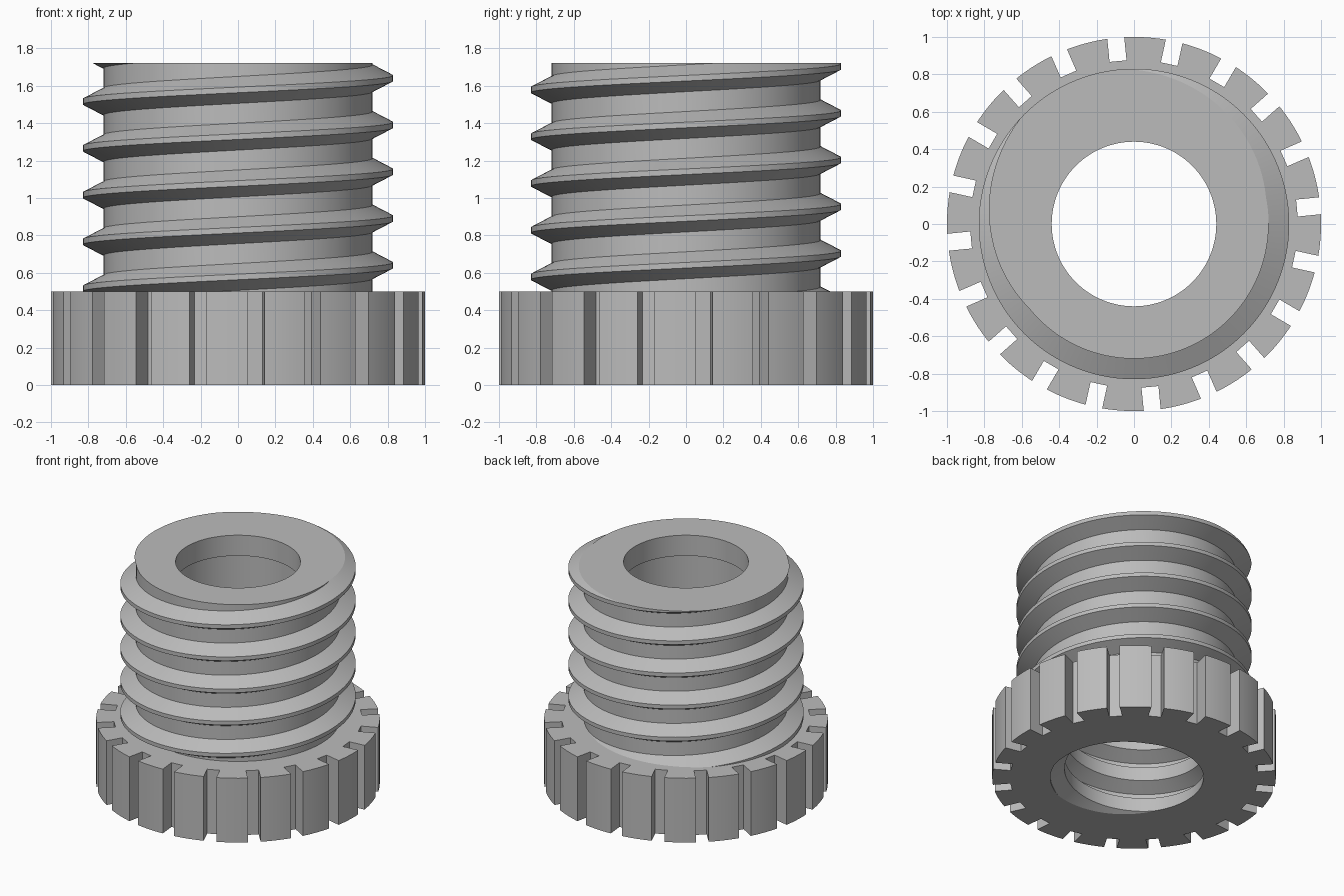
import bpy
import bmesh
from math import sin, cos, tau, radians, asin

SEGS = 120
PITCH = 0.25
FLANGE_TOP, TOP = 0.5, 1.72
THREAD_END, LEDGE = 1.22, 1.56      # heights inside the bore
BORE, HOLE = 0.485, 0.44            # smooth bore and top hole radii

if "Cube" in bpy.data.objects:
    bpy.data.objects.remove(bpy.data.objects["Cube"])

bm = bmesh.new()


def circle(r):
    return [(r * cos(tau * i / SEGS), r * sin(tau * i / SEGS)) for i in range(SEGS)]


def wall(outline, z0, z1):
    """Upright wall along a closed outline."""
    low = [bm.verts.new((x, y, z0)) for x, y in outline]
    high = [bm.verts.new((x, y, z1)) for x, y in outline]
    n = len(outline)
    for i in range(n):
        j = (i + 1) % n
        bm.faces.new((low[i], low[j], high[j], high[i]))


def thread(root, crest, start, turns, z0, z1):
    """Right-handed helical thread surface, trimmed flat at z0 and z1."""
    profile = [(-0.072, root), (-0.015, crest), (0.015, crest), (0.072, root)]
    step = len(profile)
    rows = [(start + PITCH * t + dz, r) for t in range(turns) for dz, r in profile]
    part = bmesh.new()
    grid = []
    for i in range(SEGS):
        a = tau * i / SEGS
        grid.append([part.verts.new((r * cos(a), r * sin(a), z + PITCH * i / SEGS))
                     for z, r in rows])
    for i in range(SEGS):
        last = i == SEGS - 1
        nxt = grid[0][step:] if last else grid[i + 1]
        for j in range(len(nxt) - 1):
            part.faces.new((grid[i][j], nxt[j], nxt[j + 1], grid[i][j + 1]))
    for z, up in ((z0, -1), (z1, 1)):
        bmesh.ops.bisect_plane(part, geom=part.verts[:] + part.edges[:] + part.faces[:],
                               dist=1e-5, plane_co=(0, 0, z), plane_no=(0, 0, up),
                               clear_outer=True)
    mesh = bpy.data.meshes.new("thread_part")
    part.to_mesh(mesh)
    part.free()
    bm.from_mesh(mesh)
    bpy.data.meshes.remove(mesh)


def cap(z):
    """Flat ring between the two open loops at height z."""
    edges = [e for e in bm.edges if e.is_boundary
             and all(abs(v.co.z - z) < 1e-4 for v in e.verts)]
    bmesh.ops.triangle_fill(bm, use_beauty=True, edges=edges, normal=(0, 0, 1))


def notched_outline(count=20, first=radians(5.6), half=0.0455, floor=0.875, arc=7):
    """Round flange outline with square grip slots."""
    pts = []
    mouth = asin(half)
    pitch = tau / count
    for k in range(count):
        a = first + k * pitch
        for side in (-half, half):
            pts.append((floor * cos(a) - side * sin(a), floor * sin(a) + side * cos(a)))
        for s in range(arc + 1):
            b = a + mouth + (pitch - 2 * mouth) * s / arc
            pts.append((cos(b), sin(b)))
    return pts


# Outer and inner threads
thread(0.72, 0.83, 0.14, 10, FLANGE_TOP, TOP)
thread(0.49, 0.59, -0.72, 11, 0, THREAD_END)
# Slotted grip flange
wall(notched_outline(), 0, FLANGE_TOP)
# Smooth bore and the narrower hole above it
wall(circle(BORE), THREAD_END, LEDGE)
wall(circle(HOLE), LEDGE, TOP)
# Flat rings joining the walls
for height in (0, FLANGE_TOP, THREAD_END, LEDGE, TOP):
    cap(height)

bmesh.ops.recalc_face_normals(bm, faces=bm.faces[:])
mesh = bpy.data.meshes.new("threaded_collar")
bm.to_mesh(mesh)
bm.free()
collar = bpy.data.objects.new("threaded_collar", mesh)
bpy.context.scene.collection.objects.link(collar)

# Plain grey
grey = bpy.data.materials.new("plain_grey")
grey.use_nodes = True
colour = (0.5, 0.5, 0.5, 1)
grey.diffuse_color = colour
grey.node_tree.nodes["Principled BSDF"].inputs["Base Color"].default_value = colour
mesh.materials.append(grey)

bpy.ops.object.select_all(action="DESELECT")
collar.select_set(True)
bpy.context.view_layer.objects.active = collar
bpy.ops.object.shade_smooth_by_angle(angle=radians(20))
